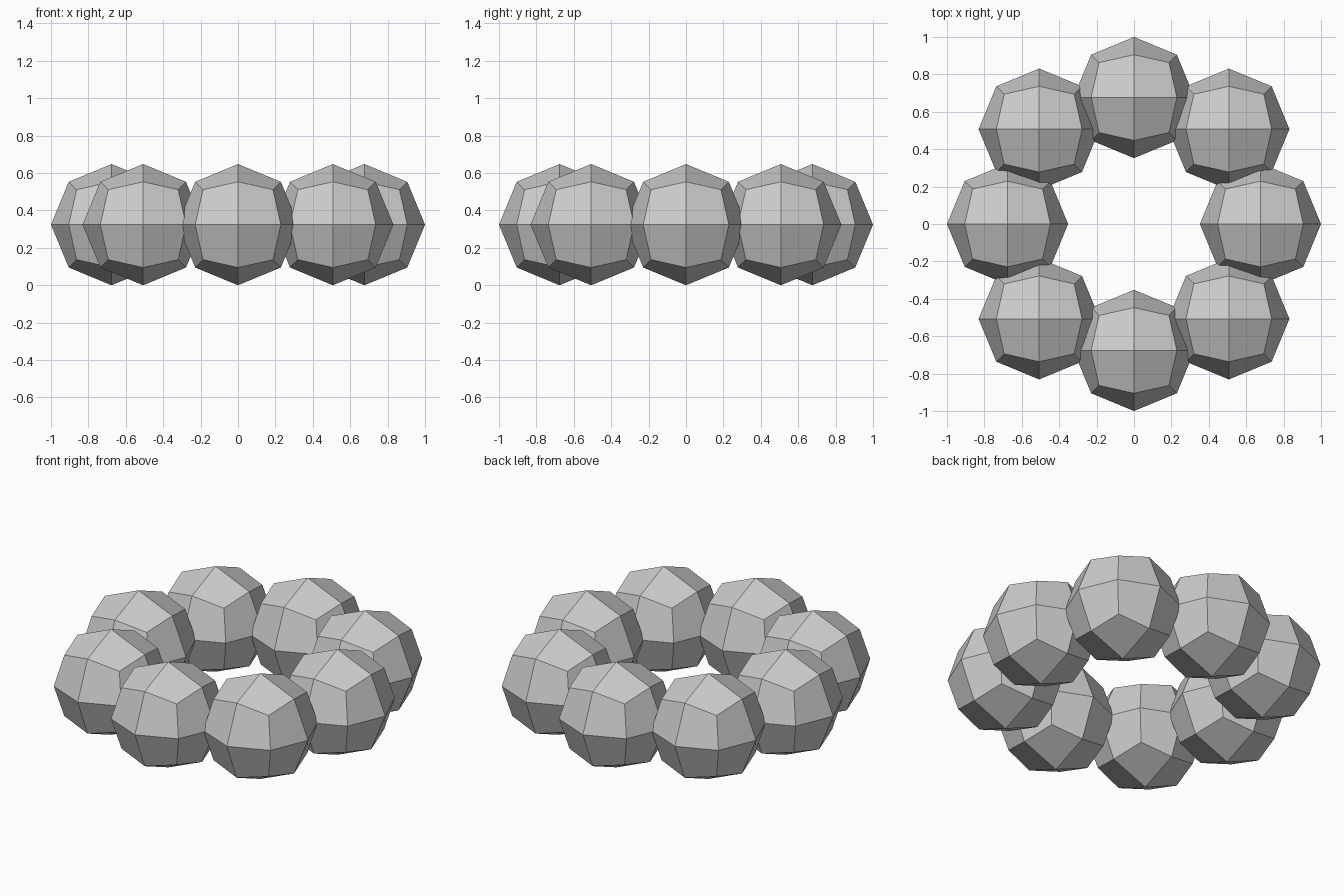
import bpy, bmesh

if "Cube" in bpy.data.objects:
    bpy.data.objects.remove(bpy.data.objects["Cube"])

R = 0.324          # ball radius
D = 1.0 - R        # distance of the balls on the axes
G = 0.75 * D       # x and y offset of the diagonal balls

# Faceted ball: cube with each side split in four, pushed out to a sphere
bm = bmesh.new()
bmesh.ops.create_cube(bm, size=2.0)
bmesh.ops.subdivide_edges(bm, edges=bm.edges[:], cuts=1, use_grid_fill=True)
for v in bm.verts:
    v.co = v.co.normalized() * R
bmesh.ops.recalc_face_normals(bm, faces=bm.faces[:])
mesh = bpy.data.meshes.new("faceted_ball")
bm.to_mesh(mesh)
bm.free()

# Ring of eight balls, all aligned to the axes
spots = [(D, 0), (G, G), (0, D), (-G, G), (-D, 0), (-G, -G), (0, -D), (G, -G)]
for i, (x, y) in enumerate(spots, 1):
    ball = bpy.data.objects.new(f"ring_ball_{i}", mesh.copy())
    ball.location = (x, y, R)
    bpy.context.collection.objects.link(ball)
